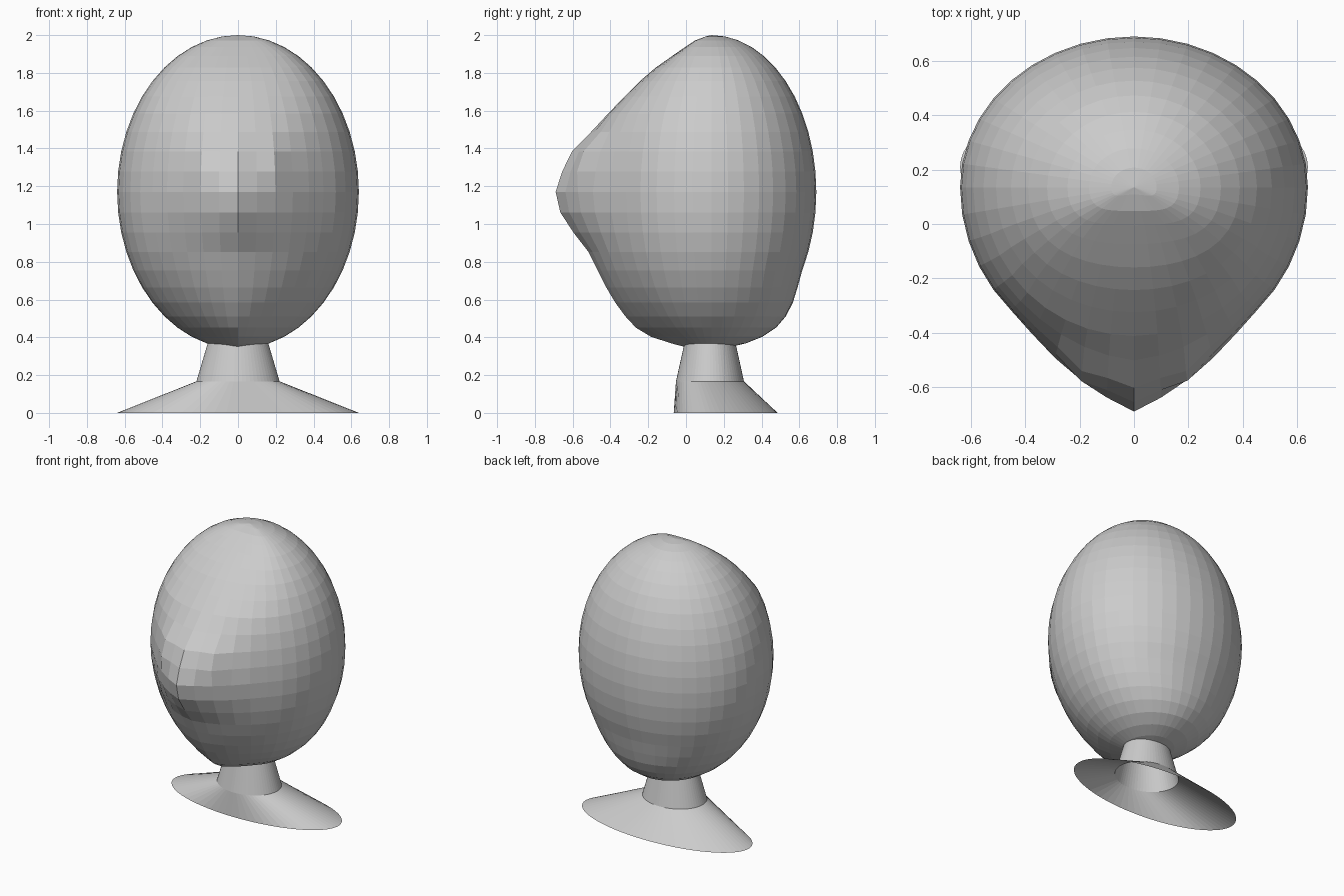
import bpy, bmesh, math

if "Cube" in bpy.data.objects:
    bpy.data.objects.remove(bpy.data.objects["Cube"], do_unlink=True)

grey = bpy.data.materials.new("plain grey")
grey.use_nodes = True
COLOUR = (0.6, 0.6, 0.6, 1)
grey.diffuse_color = COLOUR
grey.node_tree.nodes["Principled BSDF"].inputs["Base Color"].default_value = COLOUR


def finish(bm, name):
    mesh = bpy.data.meshes.new(name)
    bm.to_mesh(mesh)
    bm.free()
    mesh.materials.append(grey)
    obj = bpy.data.objects.new(name, mesh)
    bpy.context.collection.objects.link(obj)
    return obj


def lerp_profile(profile, z):
    """Value at height z on a list of (height, value) points."""
    for (z0, a), (z1, b) in zip(profile, profile[1:]):
        if z <= z1:
            return a + (b - a) * max(0, z - z0) / (z1 - z0)
    return profile[-1][1]


# Face outline: height and depth along the centre line
FACE = [(0.34, 0.06), (0.35, -0.02), (0.4, -0.18), (0.46, -0.28), (0.56, -0.36),
        (0.66, -0.42), (0.76, -0.47), (0.86, -0.52), (0.96, -0.6), (1.06, -0.665),
        (1.17, -0.69), (1.28, -0.655), (1.39, -0.6), (1.49, -0.5), (1.63, -0.37),
        (1.8, -0.2), (1.92, -0.03), (1.98, 0.06), (2.0, 0.135)]
MID_Y, MID_Z = 0.135, 1.17
HALF_W, HALF_H, BACK = 0.64, 0.83, 0.555


# Head: an egg pulled forward into a sharp central ridge
def make_head():
    bm = bmesh.new()
    bmesh.ops.create_uvsphere(bm, u_segments=40, v_segments=24, radius=1)
    for v in bm.verts:
        nx, ny, nz = v.co
        ring = math.sqrt(max(0, 1 - nz * nz))
        x, z = HALF_W * nx, MID_Z + HALF_H * nz
        if ny >= 0:
            # fuller nape
            low = min(1, max(0, (0.75 - z) / 0.33))
            y = MID_Y + BACK * ny * (1 + 0.27 * low ** 1.5)
        else:
            y = MID_Y + HALF_W * ny
            if ring > 0.01:
                pull = lerp_profile(FACE, z) - (MID_Y - HALF_W * ring)
                if pull < 0:
                    y += pull * max(0, 1 - abs(x) / (0.66 * HALF_W * ring))
                else:
                    y += pull * (ny / ring) ** 2
            # cheekbones
            if 1.2 < z < 1.42 and 0.15 < abs(x) < 0.25:
                y -= 0.025
        v.co = (x, y, z)
    return finish(bm, "head")


# Open tapered tube between two ellipses: (centre y, x radius, y radius, z)
def make_tube(name, bottom, top, sides=64):
    bm = bmesh.new()
    rings = []
    for cy, rx, ry, z in (bottom, top):
        angles = [math.tau * i / sides for i in range(sides)]
        rings.append([bm.verts.new((rx * math.cos(a), cy + ry * math.sin(a), z))
                      for a in angles])
    for i in range(sides):
        j = (i + 1) % sides
        bm.faces.new((rings[0][i], rings[0][j], rings[1][j], rings[1][i]))
    return finish(bm, name)


make_head()
COLLAR = (0.127, 0.22, 0.18, 0.167)
make_tube("neck", COLLAR, (0.127, 0.16, 0.135, 0.37))
make_tube("shoulders", (0.21, 0.64, 0.275, 0), COLLAR)
